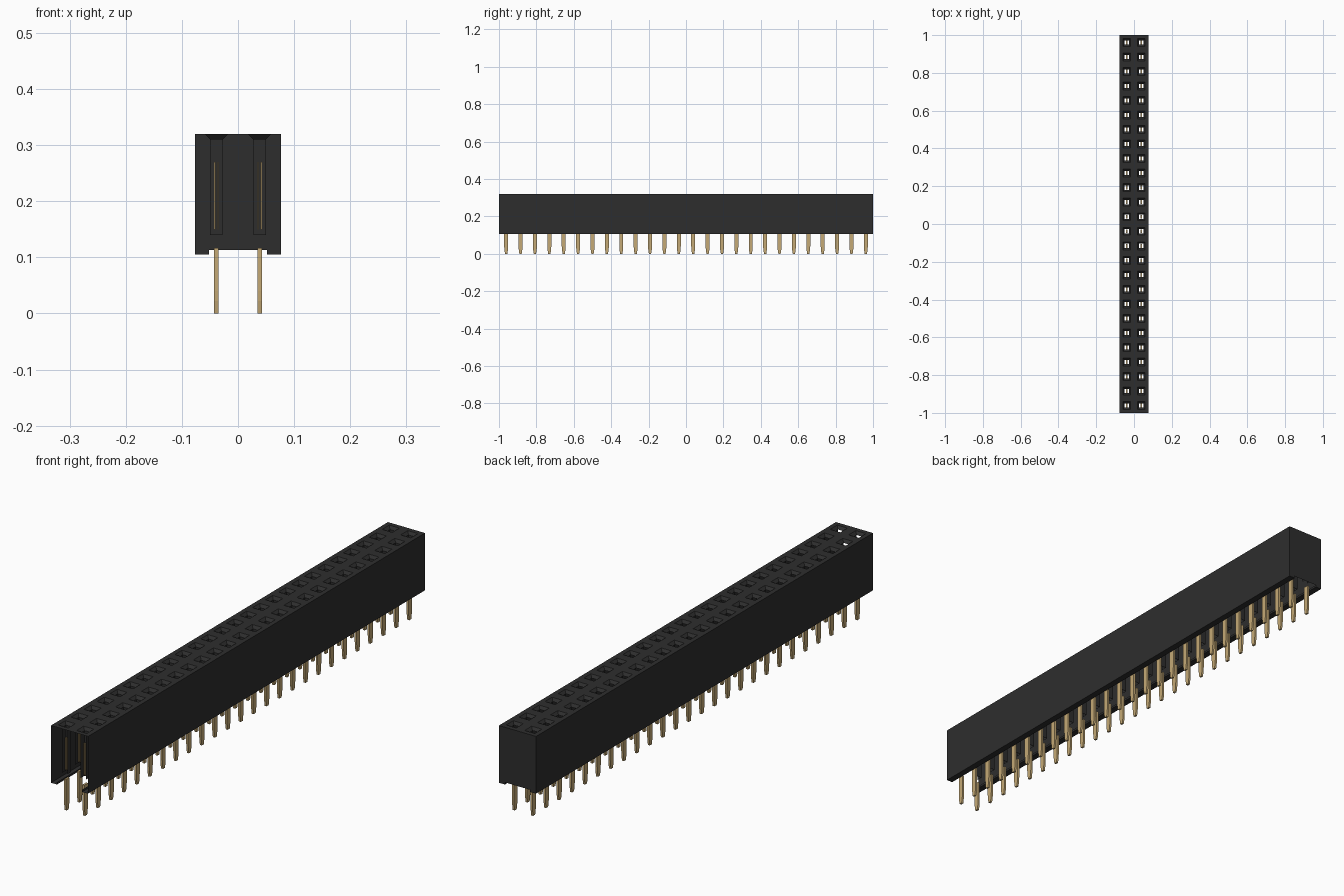
import bpy, bmesh

if "Cube" in bpy.data.objects:
    bpy.data.objects.remove(bpy.data.objects["Cube"], do_unlink=True)

ROWS = 26
PITCH = 2 / ROWS
HALF = PITCH / 2
COLUMNS = (-HALF, HALF)
ROW_Y = [-1 + HALF + i * PITCH for i in range(ROWS)]
TOP, LEDGE, FLOOR = 0.32, 0.105, 0.113


def material(name, color, roughness):
    m = bpy.data.materials.new(name)
    m.use_nodes = True
    m.diffuse_color = (*color, 1)
    bsdf = m.node_tree.nodes["Principled BSDF"]
    bsdf.inputs["Base Color"].default_value = (*color, 1)
    bsdf.inputs["Roughness"].default_value = roughness
    return m


def finish(bm, name, mat):
    mesh = bpy.data.meshes.new(name)
    bm.to_mesh(mesh)
    bm.free()
    mesh.materials.append(mat)
    obj = bpy.data.objects.new(name, mesh)
    bpy.context.collection.objects.link(obj)
    return obj


def square(bm, x, y, hx, hy, z):
    return [bm.verts.new((x + sx * hx, y + sy * hy, z))
            for sx, sy in ((-1, -1), (1, -1), (1, 1), (-1, 1))]


def bridge(bm, a, b, skip=()):
    for i in range(4):
        if i not in skip:
            j = (i + 1) % 4
            bm.faces.new((a[i], a[j], b[j], b[i]))


black = material("black plastic", (0.027, 0.027, 0.027), 0.6)
gold = material("gold metal", (0.56, 0.40, 0.18), 0.5)

# Housing shell: top with funnel sockets, each running into a channel open at its front
bm = bmesh.new()
for x in COLUMNS:
    for y in ROW_Y:
        rings = [square(bm, x, y, h, h, z) for h, z in
                 ((HALF, TOP), (0.021, TOP), (0.011, 0.31), (0.011, 0.14))]
        bridge(bm, rings[0], rings[1])
        bridge(bm, rings[1], rings[2])
        bridge(bm, rings[2], rings[3], skip=(0,))

# Long walls with a foot ledge along the bottom
W = PITCH
for s in (-1, 1):
    profile = [(s * W, TOP), (s * W, LEDGE), (s * 0.052, LEDGE), (s * 0.052, FLOOR)]
    for (xa, za), (xb, zb) in zip(profile, profile[1:]):
        quad = [bm.verts.new(p) for p in
                ((xa, -1, za), (xb, -1, zb), (xb, 1, zb), (xa, 1, za))]
        bm.faces.new(quad if s < 0 else quad[::-1])

# Closed rear wall, notched between the ledges
outline = [(W, TOP), (W, LEDGE), (0.052, LEDGE), (0.052, FLOOR),
           (-0.052, FLOOR), (-0.052, LEDGE), (-W, LEDGE), (-W, TOP)]
rear = bm.faces.new([bm.verts.new((x, 1, z)) for x, z in outline])
rear.normal_update()
if rear.normal.y < 0:
    rear.normal_flip()
bmesh.ops.remove_doubles(bm, verts=bm.verts, dist=1e-4)
finish(bm, "housing", black)

# Flat solder pins, narrowed across their width toward the tip
bm = bmesh.new()
for x in COLUMNS:
    for y in ROW_Y:
        rings = [square(bm, x, y, 0.004, hy, z) for hy, z in
                 ((0.006, 0), (0.0095, 0.022), (0.0105, 0.04), (0.0105, FLOOR + 0.004))]
        for a, b in zip(rings, rings[1:]):
            bridge(bm, a, b)
        bm.faces.new(rings[0][::-1])
        bm.faces.new(rings[-1])
finish(bm, "solder_pins", gold)

# Paired spring blades inside each channel
bm = bmesh.new()
for x in COLUMNS:
    for y in ROW_Y:
        for dx in (-0.003, 0.003):
            low = square(bm, x + dx, y, 0.001, 0.005, 0.15)
            high = square(bm, x + dx, y, 0.001, 0.005, 0.27)
            bridge(bm, low, high)
            bm.faces.new(low[::-1])
            bm.faces.new(high)
finish(bm, "contact_blades", gold)
